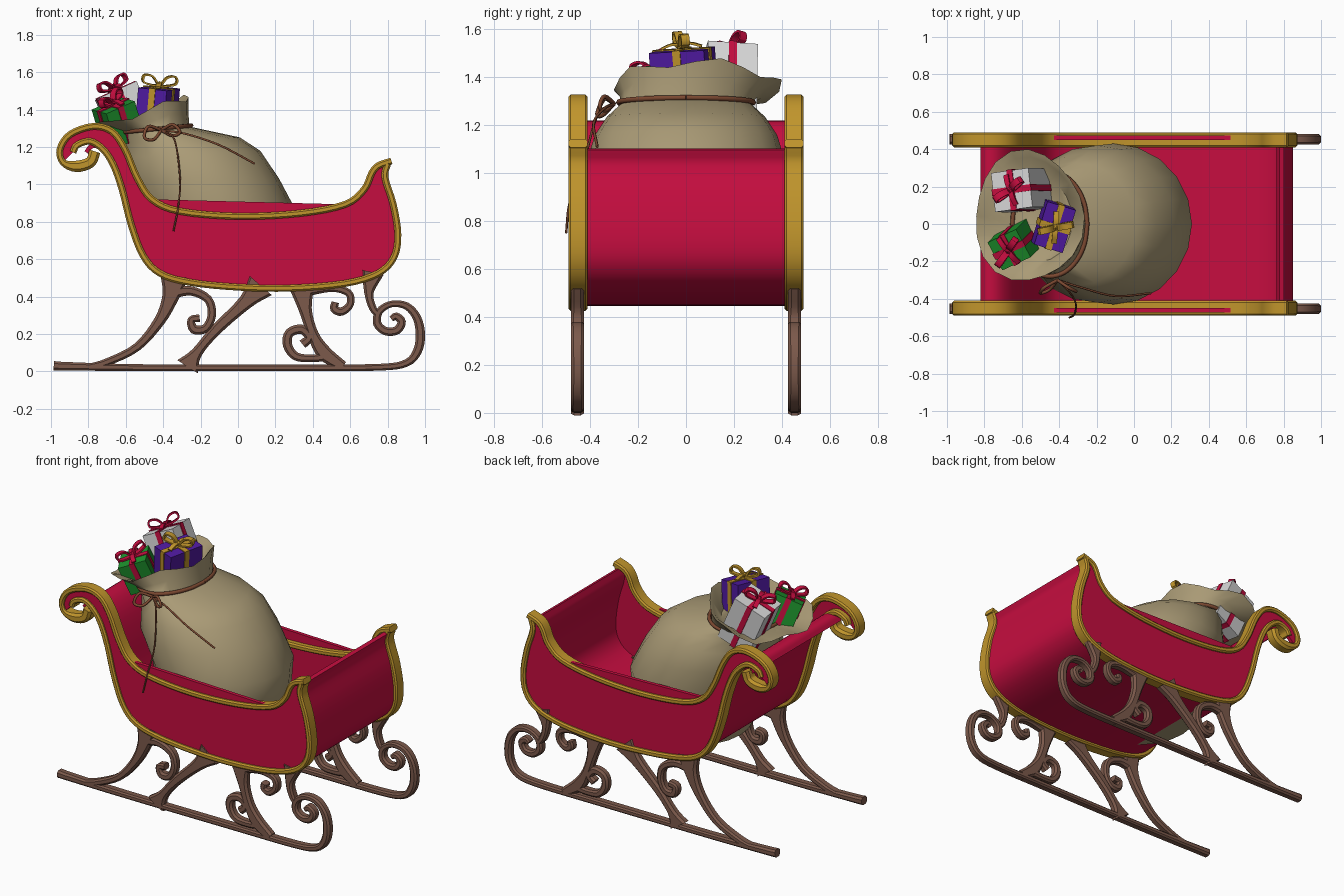
import bpy, bmesh, math
from mathutils import Vector, Matrix, Euler

if "Cube" in bpy.data.objects:
    bpy.data.objects.remove(bpy.data.objects["Cube"])


def material(name, rgb):
    m = bpy.data.materials.new(name)
    m.diffuse_color = (*rgb, 1)
    m.use_nodes = True
    m.node_tree.nodes["Principled BSDF"].inputs["Base Color"].default_value = m.diffuse_color
    return m


RED = material("red paint", (0.56, 0.004, 0.05))
GOLD = material("gold trim", (0.53, 0.30, 0.025))
BROWN = material("brown wood", (0.20, 0.10, 0.07))
TAN = material("tan cloth", (0.40, 0.325, 0.18))
CORD = material("cord brown", (0.20, 0.065, 0.03))
WHITE = material("white paper", (0.68, 0.68, 0.68))
PURPLE = material("purple paper", (0.08, 0.01, 0.36))
GREEN = material("green paper", (0.012, 0.28, 0.025))


def finish(name, bm, mats, angle=40):
    bmesh.ops.recalc_face_normals(bm, faces=bm.faces)
    me = bpy.data.meshes.new(name)
    bm.to_mesh(me)
    bm.free()
    for m in mats:
        me.materials.append(m)
    ob = bpy.data.objects.new(name, me)
    bpy.context.collection.objects.link(ob)
    bpy.ops.object.select_all(action='DESELECT')
    ob.select_set(True)
    bpy.context.view_layer.objects.active = ob
    bpy.ops.object.shade_smooth_by_angle(angle=math.radians(angle))
    return ob


def smooth_path(pts, n=4):
    """Catmull-Rom samples through control points of any dimension."""
    p = [Vector(q) for q in pts]
    p = [2 * p[0] - p[1]] + p + [2 * p[-1] - p[-2]]
    out = []
    for i in range(1, len(p) - 2):
        a, b, c, d = p[i - 1:i + 3]
        for k in range(n):
            t = k / n
            out.append(0.5 * (2 * b + (c - a) * t + (2 * a - 5 * b + 4 * c - d) * t * t
                              + (3 * b - a - 3 * c + d) * t ** 3))
    return out + [p[-2]]


def sweep(bm, pts, depth, y=0, chamfer=0.5, mat=0, M=Matrix()):
    """Band along (x, z, width) points, with the given depth in y."""
    path = smooth_path(pts)
    rings = []
    for i, p in enumerate(path):
        t = path[min(i + 1, len(path) - 1)] - path[max(i - 1, 0)]
        nrm = Vector((-t.y, 0, t.x)).normalized()
        w, d = p.z / 2, depth / 2
        c = min(w, d) * chamfer
        if c:
            sec = [(w - c, -d), (w, c - d), (w, d - c), (w - c, d),
                   (c - w, d), (-w, d - c), (-w, c - d), (c - w, -d)]
        else:
            sec = [(w, -d), (w, d), (-w, d), (-w, -d)]
        rings.append([bm.verts.new(M @ (Vector((p.x, y + v, p.y)) + nrm * u)) for u, v in sec])
    faces = [bm.faces.new(rings[0]), bm.faces.new(rings[-1])]
    for a, b in zip(rings, rings[1:]):
        for j in range(len(a)):
            k = (j + 1) % len(a)
            faces.append(bm.faces.new((a[j], a[k], b[k], b[j])))
    for f in faces:
        f.material_index = mat


# Side outlines: rear scroll, seat rim and front tip, then the underside back to the scroll
UPPER = [(-.765, 1.176), (-.79, 1.118), (-.866, 1.096), (-.936, 1.118), (-.952, 1.187),
         (-.898, 1.267), (-.775, 1.31), (-.674, 1.283), (-.604, 1.187), (-.54, 1.037),
         (-.46, .92), (-.31, .856), (0, .829), (.33, .845), (.572, .893), (.674, .973),
         (.715, 1.06), (.75, 1.10), (.82, 1.125)]
LOWER = [(.80, 1.11), (.786, 1.037), (.83, .893), (.855, .733), (.834, .61), (.749, .524),
         (.572, .47), (.278, .445), (0, .45), (-.257, .476), (-.417, .524), (-.508, .62),
         (-.572, .786), (-.62, .973), (-.668, 1.107), (-.722, 1.187), (-.79, 1.23),
         (-.86, 1.21), (-.882, 1.171)]
# Runner parts as (x, z, width)
RAIL = [(-.985, .03, .05), (-.9, .027, .045), (-.5, .02, .036), (.3, .02, .036), (.75, .022, .036),
        (.9, .045, .04), (.96, .11, .048), (.975, .2, .05), (.955, .29, .045), (.9, .35, .04),
        (.82, .36, .035), (.755, .32, .04), (.745, .255, .045), (.79, .215, .045),
        (.85, .22, .045), (.875, .265, .045), (.845, .295, .04), (.82, .28, .03)]
REAR_STRUT = [(-.34, .51, .15), (-.36, .40, .09), (-.42, .27, .06), (-.54, .13, .045),
              (-.70, .05, .04), (-.8, .025, .03)]
REAR_CURL = [(-.35, .42, .06), (-.25, .43, .05), (-.16, .385, .045), (-.14, .3, .045),
             (-.175, .23, .045), (-.235, .225, .05), (-.25, .275, .04), (-.205, .285, .04)]
MID_STRUT = [(.12, .46, .16), (.04, .37, .08), (-.12, .22, .06), (-.22, .1, .06), (-.27, .025, .13)]
FRONT_STRUT = [(.34, .46, .14), (.36, .33, .07), (.40, .2, .06), (.46, .1, .08), (.56, .025, .06)]
FRONT_CURL = [(.36, .43, .06), (.5, .445, .04), (.59, .42, .04), (.60, .36, .04),
              (.555, .32, .045), (.515, .335, .045), (.52, .37, .04)]
LOW_CURL = [(.47, .08, .05), (.4, .07, .04), (.31, .08, .045), (.265, .14, .05),
            (.275, .205, .05), (.34, .225, .05), (.38, .18, .045), (.345, .145, .05)]
TIP_STRUT = [(.72, .53, .12), (.70, .42, .05), (.72, .34, .04), (.75, .30, .03)]

for side, s in (("near", -1), ("far", 1)):
    # Gold trim
    bm = bmesh.new()
    sweep(bm, [(x, z, .06 if i < 3 else .036) for i, (x, z) in enumerate(UPPER)], .08, s * .45)
    sweep(bm, [(x, z, .036) for x, z in LOWER], .08, s * .45)
    finish(side + "_gold_trim", bm, [GOLD])
    # Red panel, running straight over the dip of the rim
    bm = bmesh.new()
    outline = [q for q in UPPER[3:] if not -.4 < q[0] < .5] + LOWER
    f = bm.faces.new([bm.verts.new((x, s * .448, z)) for x, z in outline])
    ext = bmesh.ops.extrude_face_region(bm, geom=[f])
    bmesh.ops.translate(bm, vec=(0, s * .024, 0),
                        verts=[v for v in ext["geom"] if isinstance(v, bmesh.types.BMVert)])
    bmesh.ops.triangulate(bm, faces=bm.faces)
    finish(side + "_side_panel", bm, [RED], 30)
    # Runner with scrolled struts
    bm = bmesh.new()
    for part in (RAIL, REAR_STRUT, REAR_CURL, MID_STRUT, FRONT_STRUT, FRONT_CURL, LOW_CURL, TIP_STRUT):
        sweep(bm, part, .055, s * .453)
    finish(side + "_runner", bm, [BROWN])

# Back board, floor and front board in one curved sheet
SHEET = [(-.81, 1.17), (-.78, 1.205), (-.72, 1.19), (-.655, 1.11), (-.60, .97), (-.55, .786),
         (-.49, .63), (-.40, .54), (-.25, .49), (0, .465), (.28, .46), (.57, .485), (.74, .54),
         (.82, .62), (.838, .73), (.815, .89), (.775, 1.03), (.79, 1.10)]
bm = bmesh.new()
sweep(bm, [(x, z, .025) for x, z in SHEET], .9, chamfer=0)
finish("body_sheet", bm, [RED])

# Sack: rings of (centre x, centre z, radius x, radius y, slope, wobble, centre y)
RINGS = [(-.10, .48, .30, .34, 0, 0, 0), (-.10, .65, .39, .42, 0, 0, 0),
         (-.11, .86, .42, .43, 0, 0, 0), (-.20, 1.03, .42, .42, 0, 0, 0),
         (-.25, 1.16, .37, .38, .05, 0, 0), (-.31, 1.235, .32, .33, .05, 0, 0),
         (-.45, 1.29, .19, .27, .1, 0, 0), (-.50, 1.33, .23, .30, .25, .03, .02),
         (-.565, 1.37, .29, .35, .32, .06, .04), (-.55, 1.36, .26, .31, .32, .06, .04),
         (-.50, 1.30, .17, .22, .2, 0, .02)]
bm = bmesh.new()
N = 20
loops = []
for cx, cz, rx, ry, slope, wob, cy in RINGS:
    loop = []
    for i in range(N):
        a = math.tau * i / N
        k = 1 + wob * math.cos(3 * a + 0.6) * 0.8
        x = rx * k * math.cos(a)
        z = cz + slope * x + wob * 0.35 * math.sin(5 * a)
        loop.append(bm.verts.new((cx + x, cy + ry * k * math.sin(a), z)))
    loops.append(loop)
for a, b in zip(loops, loops[1:]):
    for j in range(N):
        k = (j + 1) % N
        bm.faces.new((a[j], a[k], b[k], b[j]))
bm.faces.new(loops[0])
bm.faces.new(loops[-1])
finish("sack", bm, [TAN], 50)


# Cord around the neck, with a bow and two loose ends
def cord(name, pts, r=.009):
    cu = bpy.data.curves.new(name, 'CURVE')
    cu.dimensions = '3D'
    cu.bevel_depth, cu.bevel_resolution, cu.use_fill_caps = r, 1, True
    path = smooth_path(pts, 5)
    sp = cu.splines.new('POLY')
    sp.points.add(len(path) - 1)
    for q, p in zip(sp.points, path):
        q.co = (*p, 1)
    cu.materials.append(CORD)
    ob = bpy.data.objects.new(name, cu)
    bpy.context.collection.objects.link(ob)
    bpy.ops.object.select_all(action='DESELECT')
    ob.select_set(True)
    bpy.context.view_layer.objects.active = ob
    bpy.ops.object.convert(target='MESH')


cord("neck_cord", [(-.45 + .2 * math.cos(a), .28 * math.sin(a), 1.295 + .02 * math.cos(a))
                   for a in (math.tau * i / 16 for i in range(17))], .012)
KNOT = (-.41, -.30, 1.29)
cord("cord_loop_left", [KNOT, (-.48, -.34, 1.31), (-.50, -.37, 1.25), (-.45, -.35, 1.24), KNOT])
cord("cord_loop_right", [KNOT, (-.35, -.34, 1.32), (-.31, -.36, 1.28), (-.35, -.34, 1.26), KNOT])
cord("cord_end_hanging", [KNOT, (-.34, -.37, 1.24), (-.31, -.43, 1.03), (-.32, -.485, .88), (-.345, -.50, .75)], .005)
cord("cord_end_draped", [KNOT, (-.28, -.34, 1.27), (-.10, -.385, 1.21), (.09, -.37, 1.11)], .006)


# Presents: wrapped box, crossed ribbon bands and a bow
def present(name, loc, dims, rot, paper, ribbon):
    bm = bmesh.new()
    w = .034

    def box(size, mat):
        r = bmesh.ops.create_cube(bm, size=1, matrix=Matrix.Diagonal((*size, 1)))
        for f in {f for v in r["verts"] for f in v.link_faces}:
            f.material_index = mat

    dx, dy, dz = dims
    box(dims, 0)
    box((w, dy + .01, dz + .01), 1)
    box((dx + .01, w, dz + .01), 1)
    for turn in (0, math.pi):
        M = Matrix.Translation((0, 0, dz / 2 + .005)) @ Matrix.Rotation(turn + .5, 4, 'Z')
        sweep(bm, [(.005, .008, .01), (.04, .055, .01), (.085, .06, .01), (.09, .025, .01),
                   (.045, .01, .01), (.005, .008, .01)], .035, 0, 0, 1, M)
        M = M @ Matrix.Rotation(1.3, 4, 'Z')
        sweep(bm, [(0, .015, .01), (.04, .02, .01), (.085, .005, .01)], .028, 0, 0, 1, M)
    r = bmesh.ops.create_icosphere(bm, subdivisions=1, radius=.02,
                                   matrix=Matrix.Translation((0, 0, dz / 2 + .018)))
    for f in {f for v in r["verts"] for f in v.link_faces}:
        f.material_index = 1
    ob = finish(name, bm, [paper, ribbon], 30)
    ob.location = loc
    ob.rotation_euler = Euler([math.radians(a) for a in rot])


present("white_present", (-.59, .18, 1.36), (.22, .21, .31), (-4, -24, 8), WHITE, RED)
present("purple_present", (-.43, -.01, 1.42), (.16, .24, .19), (3, 6, -17), PURPLE, GOLD)
present("green_present", (-.64, -.11, 1.33), (.18, .17, .2), (8, -22, 25), GREEN, RED)
